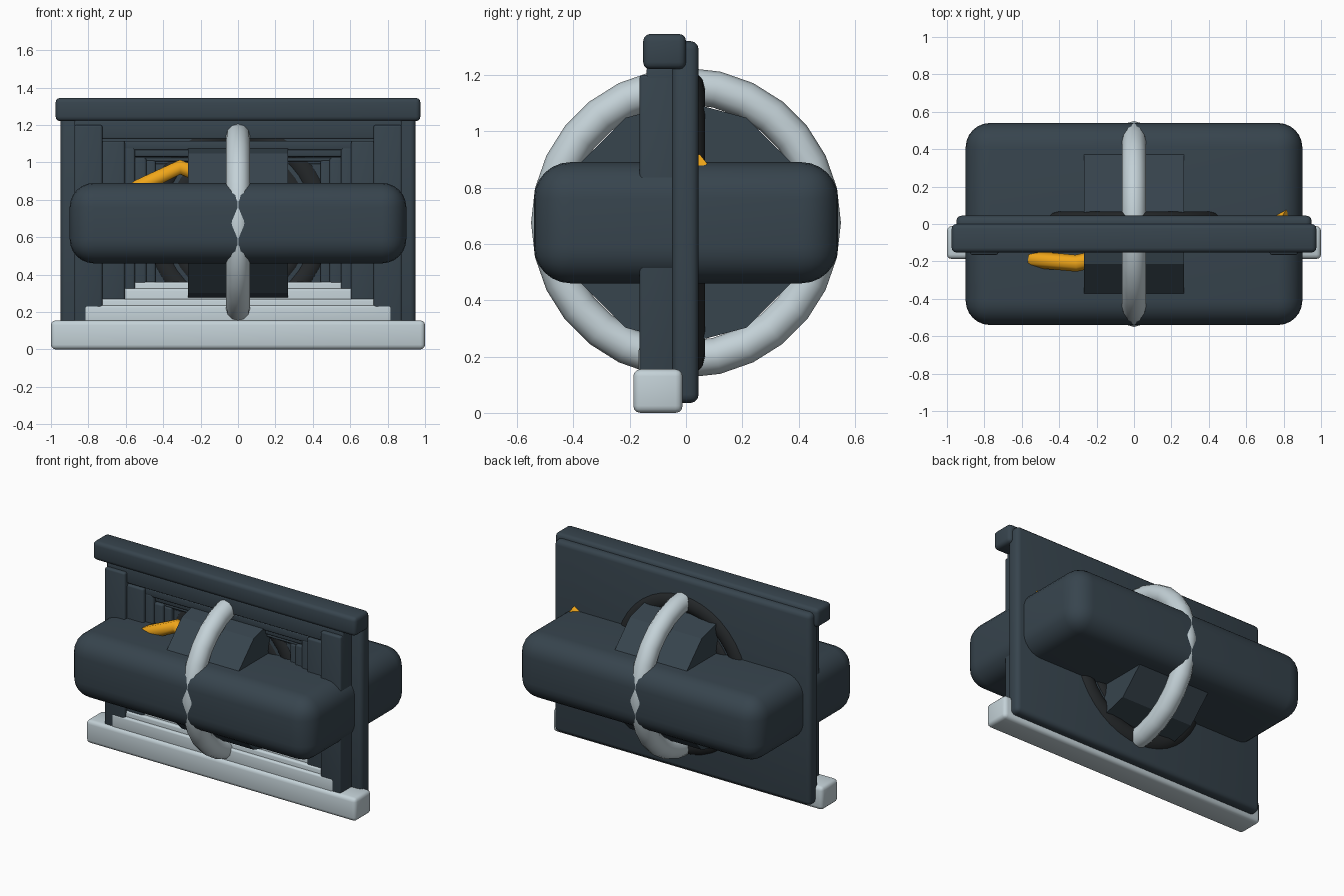
import bpy, math

if "Cube" in bpy.data.objects:
    bpy.data.objects.remove(bpy.data.objects["Cube"])


def material(name, rgb):
    m = bpy.data.materials.new(name)
    m.diffuse_color = (*rgb, 1)
    m.use_nodes = True
    m.node_tree.nodes["Principled BSDF"].inputs["Base Color"].default_value = m.diffuse_color
    return m


SLATE = material("slate", (0.038, 0.058, 0.075))
PALE = material("pale", (0.55, 0.64, 0.68))
BLACK = material("black", (0.018, 0.021, 0.023))
ORANGE = material("orange", (0.87, 0.38, 0.01))
CZ = 0.675  # height of the shared centre


def finish(name, mat, smooth=True):
    o = bpy.context.object
    o.name = name
    o.data.materials.append(mat)
    if smooth:
        bpy.ops.object.shade_smooth_by_angle(angle=math.radians(40))
    return o


def box(name, x, y, z, mat, bevel=0.012, segments=3):
    """Rounded box from (min, max) ranges."""
    r = (x, y, z)
    bpy.ops.mesh.primitive_cube_add(size=1, location=[(a + b) / 2 for a, b in r])
    o = bpy.context.object
    o.scale = [b - a for a, b in r]
    bpy.ops.object.transform_apply(location=False, rotation=False, scale=True)
    mod = o.modifiers.new("Bevel", "BEVEL")
    mod.width, mod.segments = bevel, segments
    bpy.ops.object.modifier_apply(modifier=mod.name)
    return finish(name, mat)


def torus(name, major, minor, rot, mat, segments, scale=(1, 1, 1)):
    bpy.ops.mesh.primitive_torus_add(major_radius=major, minor_radius=minor,
                                     major_segments=segments, minor_segments=12,
                                     location=(0, 0, CZ), rotation=rot)
    bpy.ops.object.transform_apply(location=False, rotation=True, scale=False)
    bpy.context.object.scale = scale
    return finish(name, mat)


# Back plate with top and bottom rails
box("back_plate", (-0.95, 0.95), (-0.05, 0.045), (0.035, 1.32), SLATE, 0.03)
box("top_rail", (-0.975, 0.975), (-0.152, 0), (1.22, 1.345), SLATE, 0.025)
box("base_rail", (-1, 1), (-0.187, -0.012), (0, 0.155), PALE, 0.025)

# Nested frames receding toward the plate: outer x, inner x, top, lintel bottom, front y
frames = [(0.875, 0.725, 1.20, 1.125, -0.165),
          (0.735, 0.605, 1.115, 1.065, -0.138),
          (0.615, 0.55, 1.08, 1.03, -0.115),
          (0.56, 0.49, 1.025, 1.005, -0.098),
          (0.50, 0.44, 1.01, 0.99, -0.08)]
for i, (xo, xi, top, low, yf) in enumerate(frames, 1):
    for side, s in (("left", -1), ("right", 1)):
        box(f"frame_{i}_{side}_post", sorted((s * xo, s * xi)), (yf, -0.03),
            (0.14, top), SLATE)
    lintel_top = 1.225 if i == 1 else top
    box(f"frame_{i}_lintel", (-xo, xo), (yf + 0.025, -0.03), (low, lintel_top), SLATE, 0.008)

# Stepped floor
for i, (x, top, yf) in enumerate([(0.82, 0.235, -0.168), (0.755, 0.27, -0.148),
                                  (0.65, 0.325, -0.125), (0.60, 0.36, -0.105)], 1):
    box(f"floor_step_{i}", (-x, x), (yf, -0.03), (0.13, top), PALE)

# Dark rings set into the plate, both sides
face = (math.pi / 2, 0, 0)
torus("outer_portal_ring", 0.445, 0.068, face, BLACK, 40, (1, 1, 1.07))
torus("inner_portal_ring", 0.345, 0.062, face, BLACK, 40, (1, 1, 1.07))

# Large rounded block running through the plate
box("main_block", (-0.9, 0.9), (-0.54, 0.54), (0.46, 0.89), SLATE, 0.13, 6)

# Twelve-sided drum across the block
bpy.ops.mesh.primitive_cylinder_add(vertices=12, radius=0.43, depth=0.534,
                                    location=(0, 0, CZ), rotation=(0, math.pi / 2, 0))
finish("drum", SLATE, smooth=False)

# Upright pale hoop around the drum
torus("pale_hoop", 0.485, 0.065, (0, math.pi / 2, 0), PALE, 28)

# Orange cable threading through block, drum and plate
curve = bpy.data.curves.new("orange_cable", "CURVE")
curve.dimensions = "3D"
curve.bevel_depth = 0.045
curve.bevel_resolution = 1
curve.use_fill_caps = True
path = [(-0.85, -0.14, 0.525), (-0.72, -0.15, 0.70), (-0.53, -0.19, 0.87),
        (-0.31, -0.21, 0.975), (-0.08, -0.16, 0.88), (0.25, -0.05, 0.72),
        (0.6, 0.0, 0.74), (0.82, 0.03, 0.885)]
spline = curve.splines.new("POLY")
spline.points.add(len(path) - 1)
for p, co in zip(spline.points, path):
    p.co = (*co, 1)
cable = bpy.data.objects.new("orange_cable", curve)
cable.data.materials.append(ORANGE)
bpy.context.collection.objects.link(cable)
